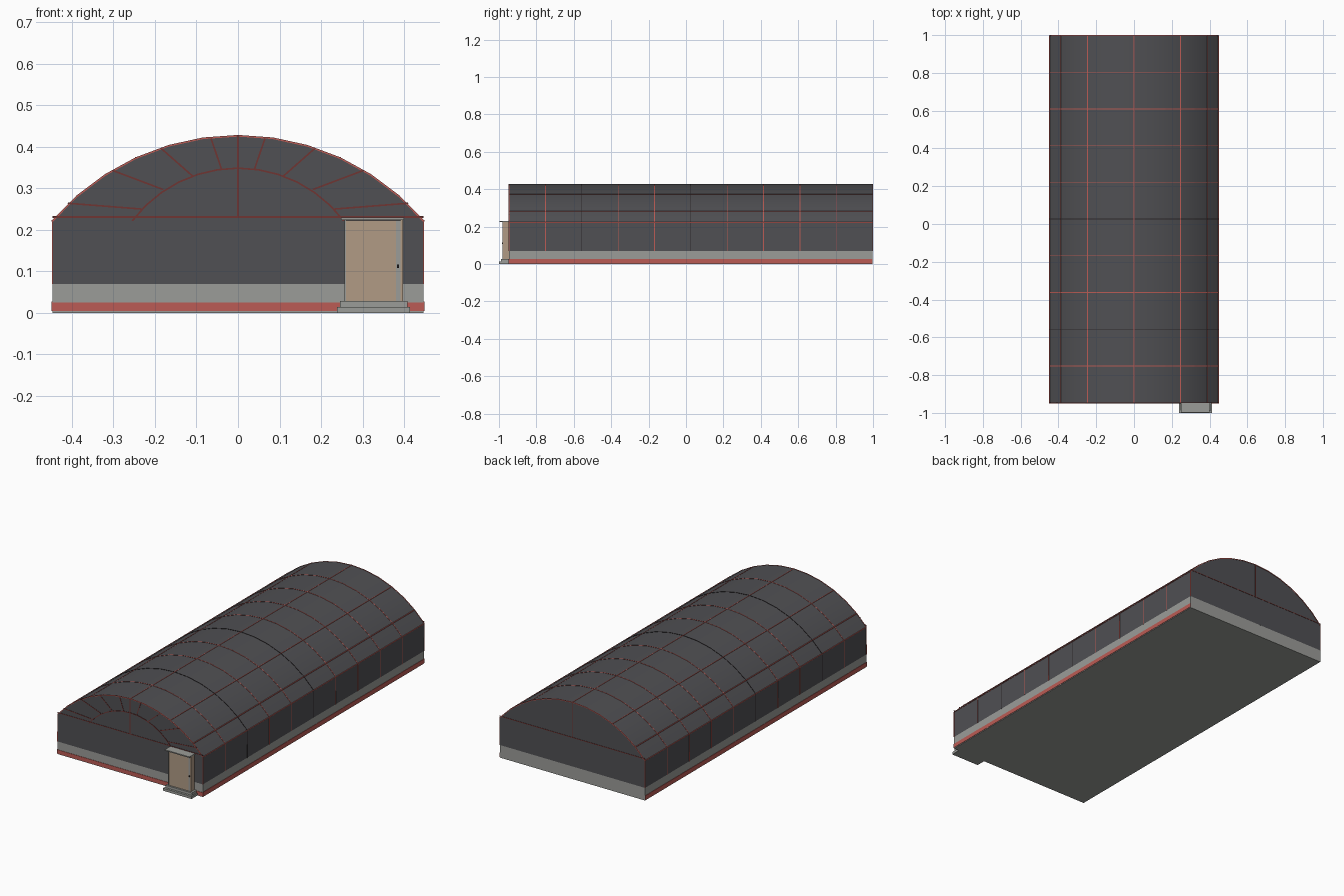
import bpy, bmesh, math
from mathutils import Vector

if "Cube" in bpy.data.objects:
    bpy.data.objects.remove(bpy.data.objects["Cube"], do_unlink=True)


def material(name, rgb):
    m = bpy.data.materials.new(name)
    m.use_nodes = True
    m.diffuse_color = (*rgb, 1)
    m.node_tree.nodes["Principled BSDF"].inputs["Base Color"].default_value = (*rgb, 1)
    return m


CHARCOAL = material("charcoal cladding", (0.08, 0.08, 0.087))
BLACK = material("black trim", (0.025, 0.02, 0.022))
RED = material("red trim", (0.5, 0.105, 0.09))
DARK_RED = material("dark red trim", (0.16, 0.035, 0.032))
GREY = material("light grey concrete", (0.33, 0.335, 0.315))
TAN = material("tan door", (0.44, 0.33, 0.235))

W, EAVE, TOP = 0.447, 0.222, 0.427      # half width, eave and ridge heights
FRONT, BACK = -0.947, 0.998
PLINTH = 0.07


def make(name, bm, mat):
    bmesh.ops.recalc_face_normals(bm, faces=bm.faces)
    mesh = bpy.data.meshes.new(name)
    bm.to_mesh(mesh)
    bm.free()
    mesh.materials.append(mat)
    obj = bpy.data.objects.new(name, mesh)
    bpy.context.collection.objects.link(obj)
    return obj


def box(name, x, y, z, mat):
    bm = bmesh.new()
    bmesh.ops.create_cube(bm, size=1)
    for v in bm.verts:
        v.co = [(lo + hi) / 2 + c * (hi - lo) for c, (lo, hi) in zip(v.co, (x, y, z))]
    return make(name, bm, mat)


def prism(name, profile, y0, y1, mat):
    """Extrude an x-z outline along y."""
    bm = bmesh.new()
    face = bm.faces.new([bm.verts.new((x, y0, z)) for x, z in profile])
    ext = bmesh.ops.extrude_face_region(bm, geom=[face])["geom"]
    for v in ext:
        if isinstance(v, bmesh.types.BMVert):
            v.co.y = y1
    return make(name, bm, mat)


def arc(half, base, top, steps=12, grow=0.0):
    """Points of a circular arch from +x to -x."""
    rise = top - base
    r = (half * half + rise * rise) / (2 * rise)
    a = math.asin(half / r)
    return [((r + grow) * math.sin(t), top - r + (r + grow) * math.cos(t))
            for t in (a - 2 * a * i / steps for i in range(steps + 1))]


def band(name, half, base, top, y0, y1, mat, legs=None):
    """Thin arched strip, optionally with straight legs down the walls."""
    outer, inner = arc(half, base, top, grow=0.0015), arc(half, base, top, grow=-0.0025)
    if legs is not None:
        outer = [(W + 0.0015, legs)] + outer + [(-W - 0.0015, legs)]
        inner = [(W - 0.002, legs)] + inner + [(-W + 0.002, legs)]
    bm = bmesh.new()
    rows = [[bm.verts.new((x, y, z)) for x, z in pts]
            for y, pts in ((y0, outer), (y1, outer), (y1, inner), (y0, inner))]
    for k in range(4):
        a, b = rows[k], rows[(k + 1) % 4]
        for i in range(len(a) - 1):
            bm.faces.new((a[i], a[i + 1], b[i + 1], b[i]))
    for end in (0, -1):
        bm.faces.new([row[end] for row in rows])
    return make(name, bm, mat)


def bar(name, p, q, y, mat, width=0.004):
    """Flat strip on an end wall between two x-z points."""
    p, q = Vector(p), Vector(q)
    d = (q - p).normalized() * width / 2
    n = Vector((-d.y, d.x))
    return prism(name, [p + n, q + n, q - n, p - n], y - 0.0015, y + 0.0015, mat)


# Hall shell: straight walls under a faceted arch
shell = prism("hall_shell", [(W, PLINTH)] + arc(W, EAVE, TOP) + [(-W, PLINTH)],
              FRONT, BACK, CHARCOAL)
bpy.context.view_layer.objects.active = shell
shell.select_set(True)
bpy.ops.object.shade_smooth_by_angle(angle=math.radians(20))
shell.select_set(False)

# Plinth, with a red stripe on the front and both sides
box("plinth", (-W, W), (FRONT, BACK), (0, PLINTH), GREY)
box("stripe_front", (-W - 0.002, W + 0.002), (FRONT - 0.002, FRONT), (0.004, 0.025), RED)
for side, s in (("left", 1), ("right", -1)):
    x = sorted((s * W, s * (W + 0.002)))
    box("stripe_" + side, x, (FRONT, BACK), (0.004, 0.027), RED)

# Roof ribs running down the side walls
BAYS = 10
for i in range(BAYS + 1):
    y = FRONT + 0.001 + (BACK - FRONT - 0.001) * i / BAYS
    mat = BLACK if i in (2, 5) else RED
    band(f"rib_{i}", W, EAVE, TOP, y - 0.0018, y + 0.0018, mat, legs=PLINTH)

# Lengthwise purlins at arch joints, and the eaves
points = arc(W, EAVE, TOP)
for i in (0, 1, 3, 6, 9, 11, 12):
    x, z = points[i]
    box(f"purlin_{i}", (x - 0.0018, x + 0.0018), (FRONT, BACK), (z - 0.002, z + 0.0015), RED)

# End wall trim
for end, y in (("front", FRONT), ("back", BACK)):
    bar(end + "_crossbar", (-W, 0.231), (W, 0.231), y, DARK_RED)
    bar(end + "_mullion", (0, 0.231), (0, TOP), y, DARK_RED)

# Fanlight: inner arch and radiating spokes
band("fan_arch", 0.255, EAVE, 0.349, FRONT - 0.002, FRONT, DARK_RED)
SPOKES = [((0.04, 0.347), (0.065, 0.42)), ((0.11, 0.33), (0.185, 0.396)),
          ((0.18, 0.297), (0.302, 0.343)), ((0.232, 0.25), (0.41, 0.264))]
for i, (p, q) in enumerate(SPOKES):
    for side, s in (("left", 1), ("right", -1)):
        bar(f"fan_spoke_{side}_{i}", (s * p[0], p[1]), (s * q[0], q[1]), FRONT, DARK_RED)

# Door, sidelight, canopy and steps
box("door", (0.26, 0.38), (-0.978, FRONT), (0.028, 0.222), TAN)
box("door_jamb", (0.256, 0.26), (-0.98, FRONT), (0.028, 0.224), GREY)
box("sidelight", (0.38, 0.392), (-0.978, FRONT), (0.028, 0.222), GREY)
box("sidelight_frame", (0.392, 0.397), (-0.98, FRONT), (0.028, 0.224), TAN)
box("door_handle", (0.383, 0.388), (-0.983, -0.977), (0.108, 0.116), BLACK)
box("canopy", (0.248, 0.4), (-0.998, FRONT), (0.224, 0.23), GREY)
box("lower_step", (0.239, 0.414), (-1.0, FRONT), (0, 0.014), GREY)
box("upper_step", (0.246, 0.408), (-0.988, FRONT), (0.014, 0.028), GREY)
